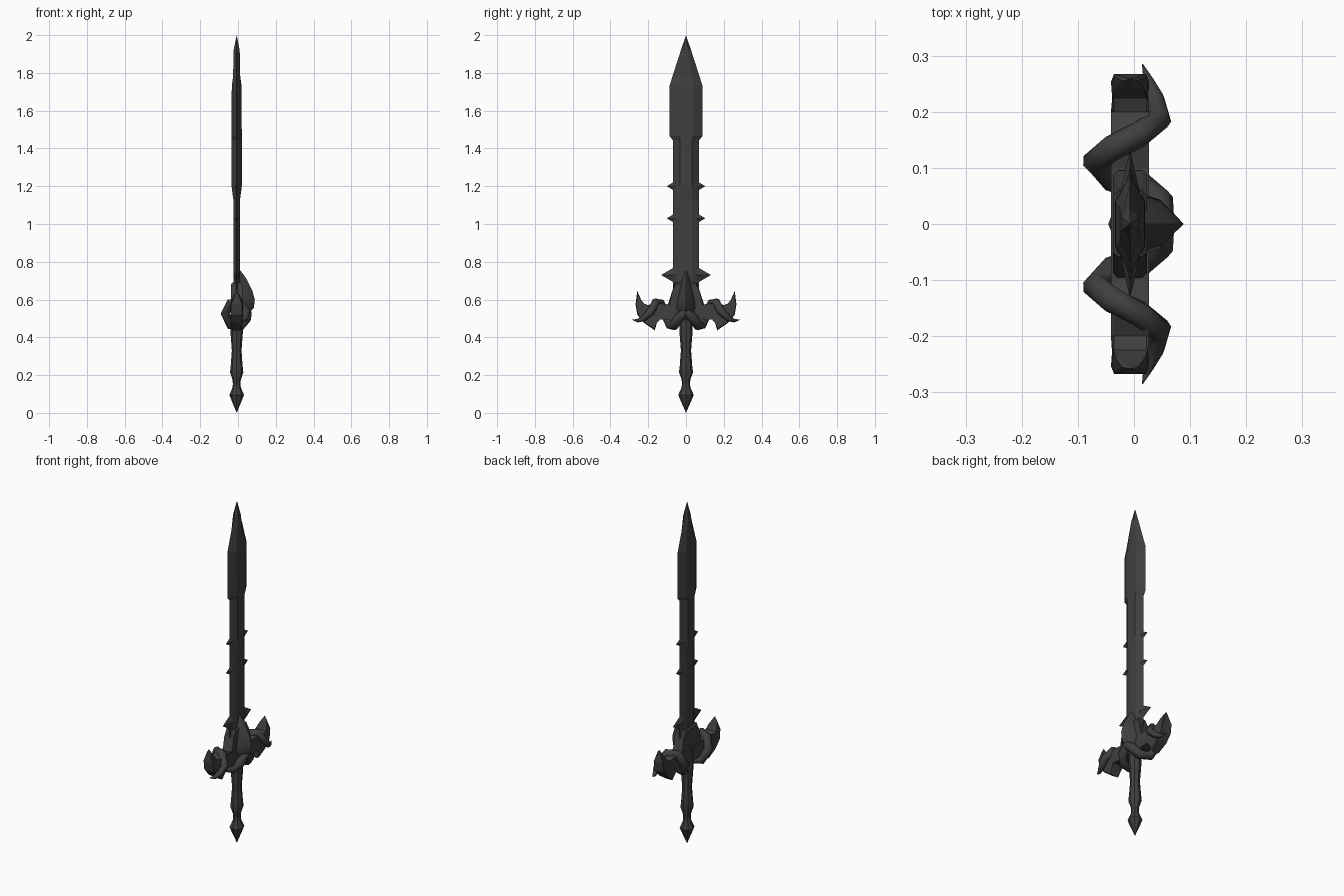
import bpy, bmesh, math
from mathutils import Vector

cube = bpy.data.objects.get("Cube")
if cube:
    bpy.data.objects.remove(cube, do_unlink=True)

CX = -0.007  # centre plane of the blade

iron = bpy.data.materials.new("dark iron")
iron.use_nodes = True
iron.diffuse_color = (0.05, 0.05, 0.05, 1)
iron.node_tree.nodes["Principled BSDF"].inputs["Base Color"].default_value = (0.05, 0.05, 0.05, 1)


def finish(name, bm, smooth=None):
    """Turn a bmesh into a coloured object, optionally smoothed by angle."""
    bmesh.ops.recalc_face_normals(bm, faces=bm.faces)
    mesh = bpy.data.meshes.new(name)
    bm.to_mesh(mesh)
    bm.free()
    mesh.materials.append(iron)
    obj = bpy.data.objects.new(name, mesh)
    bpy.context.collection.objects.link(obj)
    if smooth:
        bpy.ops.object.select_all(action='DESELECT')
        obj.select_set(True)
        bpy.context.view_layer.objects.active = obj
        bpy.ops.object.shade_smooth_by_angle(angle=math.radians(smooth))
    return obj


def loft(name, rings, smooth=None):
    """Skin a list of equal-sized point rings and cap both ends."""
    bm = bmesh.new()
    rows = [[bm.verts.new(p) for p in ring] for ring in rings]
    n = len(rows[0])
    for a, b in zip(rows, rows[1:]):
        for i in range(n):
            j = (i + 1) % n
            bm.faces.new((a[i], a[j], b[j], b[i]))
    bm.faces.new(rows[0])
    bm.faces.new(rows[-1])
    bmesh.ops.remove_doubles(bm, verts=bm.verts, dist=0.0003)
    return finish(name, bm, smooth)


def plate(name, outline, half, bevel, taper=lambda z: 1.0):
    """Bevelled slab from a (y, z) outline, thinned along z by taper."""
    bm = bmesh.new()
    sides = [[bm.verts.new((CX + s * half * taper(z), y, z)) for y, z in outline] for s in (-1, 1)]
    n = len(outline)
    rims = []
    for i in range(n):
        j = (i + 1) % n
        bm.faces.new((sides[0][i], sides[0][j], sides[1][j], sides[1][i]))
    for side in sides:
        rims += bm.faces.new(side).edges
    bmesh.ops.bevel(bm, geom=rims, offset=bevel, segments=1, affect='EDGES', clamp_overlap=True)
    return finish(name, bm)


# Blade: flat-centred hexagonal section with a thicker, wider upper part
blade = [(0.55, 0.070, 0.018), (1.13, 0.070, 0.018), (1.20, 0.070, 0.027),
         (1.445, 0.070, 0.027), (1.465, 0.088, 0.027), (1.73, 0.088, 0.026),
         (1.78, 0.072, 0.019), (1.92, 0.027, 0.016), (2.0, 0.0, 0.0)]
loft("blade", [[(CX + h, -0.45 * w, z), (CX + h, 0.45 * w, z), (CX, w, z),
                (CX - h, 0.45 * w, z), (CX - h, -0.45 * w, z), (CX, -w, z)]
               for z, w, h in blade])

# Thorns along both blade edges: (z, tip distance, half height, half thickness)
for z, reach, tall, thick in [(1.2, 0.102, 0.028, 0.012), (1.03, 0.102, 0.028, 0.012),
                              (0.73, 0.132, 0.045, 0.018)]:
    for s, side in ((1, "back"), (-1, "front")):
        base = [(CX + thick, 0.055 * s, z), (CX, 0.055 * s, z + tall),
                (CX - thick, 0.055 * s, z), (CX, 0.055 * s, z - tall)]
        loft(f"{side}_thorn", [base, [(CX, reach * s, z)] * 4])

# Flared collar where the blade meets the guard
half_collar = [(0.058, 0.69), (0.066, 0.64), (0.095, 0.575), (0.09, 0.50)]
plate("blade_collar", half_collar + [(-y, z) for y, z in reversed(half_collar)], 0.03, 0.008)

# Guard arms ending in horns
arm = [(0, 0.575), (0.10, 0.57), (0.16, 0.585), (0.20, 0.565), (0.225, 0.575),
       (0.238, 0.60), (0.258, 0.645), (0.267, 0.575), (0.258, 0.52), (0.22, 0.475),
       (0.165, 0.437), (0.16, 0.475), (0.14, 0.50), (0.08, 0.49), (0, 0.49)]


def horn_taper(z):
    if z > 0.585:
        return max(0.15, 1 - (z - 0.585) * 14)
    return 1.0 if z > 0.46 else 0.7


for s, side in ((1, "back"), (-1, "front")):
    plate(f"{side}_guard_arm", [(y * s, z) for y, z in arm], 0.034, 0.008, horn_taper)

# Tendrils coiled around the arms: (x, y, z, radius)
coil = [(0.050, 0.0, 0.535, 0.022), (0.045, 0.04, 0.50, 0.026), (0.015, 0.065, 0.462, 0.026),
        (-0.04, 0.083, 0.465, 0.025), (-0.068, 0.112, 0.525, 0.024), (-0.04, 0.135, 0.58, 0.024),
        (0.010, 0.16, 0.585, 0.023), (0.046, 0.187, 0.535, 0.021), (0.038, 0.225, 0.50, 0.016),
        (0.026, 0.255, 0.488, 0.010), (0.015, 0.285, 0.493, 0.001)]
for s, side in ((1, "back"), (-1, "front")):
    pts = [Vector((x, y * s, z)) for x, y, z, r in coil]
    rings = []
    normal = Vector((0, 0, 1))
    for i, p in enumerate(pts):
        tangent = (pts[min(i + 1, len(pts) - 1)] - pts[max(i - 1, 0)]).normalized()
        normal = (normal - tangent * normal.dot(tangent)).normalized()
        other = tangent.cross(normal)
        r = coil[i][3]
        rings.append([p + r * (math.cos(a) * normal + math.sin(a) * other)
                      for a in (k * math.tau / 8 for k in range(8))])
    loft(f"{side}_tendril", rings, 50)

# Ridged fang on one face of the guard: (z, half width, reach)
fang = [(0.76, 0.002, 0.008), (0.71, 0.022, 0.045), (0.65, 0.038, 0.075),
        (0.60, 0.050, 0.089), (0.555, 0.058, 0.084), (0.52, 0.045, 0.05)]
loft("guard_fang", [[(0, -w, z), (0.55 * d, -0.75 * w, z), (d, 0, z),
                     (0.55 * d, 0.75 * w, z), (0, w, z)] for z, w, d in fang], 35)

# Grip and pommel: eight-sided turned shapes (z, radius)
turned = {
    "grip": [(0.15, 0.021), (0.175, 0.023), (0.215, 0.037), (0.25, 0.033), (0.33, 0.027),
             (0.42, 0.034), (0.50, 0.037)],
    "pommel": [(0.0, 0.0), (0.055, 0.024), (0.095, 0.041), (0.135, 0.023), (0.16, 0.021)],
}
for name, profile in turned.items():
    loft(name, [[(CX + 0.95 * r * math.cos(k * math.tau / 8), r * math.sin(k * math.tau / 8), z)
                 for k in range(8)] for z, r in profile], 30)
